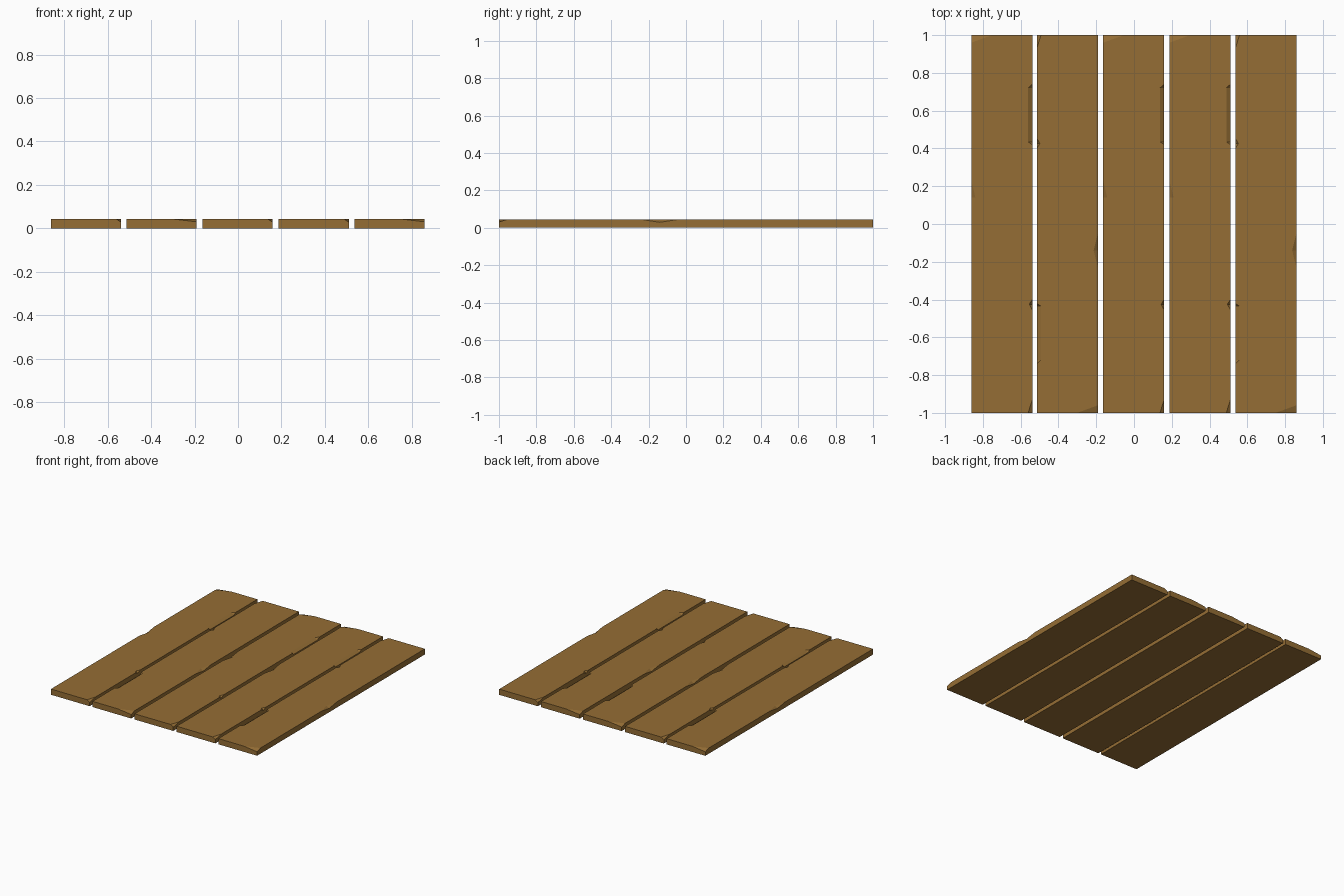
import bpy, bmesh, math

if "Cube" in bpy.data.objects:
    bpy.data.objects.remove(bpy.data.objects["Cube"])

W, L, H = 0.1615, 1.0, 0.043      # half width, half length, thickness

wood = bpy.data.materials.new("wood")
wood.diffuse_color = (0.30, 0.155, 0.035, 1)
wood.use_nodes = True
wood.node_tree.nodes["Principled BSDF"].inputs["Base Color"].default_value = wood.diffuse_color


def edge_chip(x, inset, y0, y1, ys, drop):
    """Chip on a long edge: start, inner rim points, end, lower points."""
    xi = x - math.copysign(inset, x)
    return ((x, y0, H), [(xi, y, H) for y in ys],
            (x, y1, H), [(x, y, H - drop) for y in ys])


def plank_mesh():
    bm = bmesh.new()
    cache = {}

    def face(pts):
        vs = []
        for p in pts:
            k = tuple(round(c, 5) for c in p)
            if k not in cache:
                cache[k] = bm.verts.new(k)
            vs.append(cache[k])
        bm.faces.new(vs)

    right = [edge_chip(W, 0.016, -0.455, -0.40, [-0.425], 0.014),
             edge_chip(W, 0.022, 0.42, 0.74, [0.435, 0.72], 0.014)]
    left = [edge_chip(-W, 0.022, 0.23, 0.05, [0.14], 0.014)]

    # chipped corners: (point on end edge, point on long edge, point on vertical edge)
    fr = [(W - 0.022, -L, H), (W, -0.93, H), (W, -L, 0.028)]
    bl = [(-W + 0.11, L, H), (-W, 0.96, H), (-W, L, 0.030)]
    face(fr)
    face(bl)

    def rim(chips, part):
        return [p for c in chips for p in [c[0]] + c[part] + [c[2]]]

    # top, bottom, ends and long sides
    face([fr[0], fr[1]] + rim(right, 1) + [(W, L, H), bl[0], bl[1]]
         + rim(left, 1) + [(-W, -L, H)])
    face([(-W, -L, 0), (-W, L, 0), (W, L, 0), (W, -L, 0)])
    face([(-W, -L, 0), (W, -L, 0), fr[2], fr[0], (-W, -L, H)])
    face([(W, L, 0), (-W, L, 0), bl[2], bl[0], (W, L, H)])
    face([(W, L, 0), (W, -L, 0), fr[2], fr[1]] + rim(right, 3) + [(W, L, H)])
    face([(-W, -L, 0), (-W, L, 0), bl[2], bl[1]] + rim(left, 3) + [(-W, -L, H)])

    # facets inside the edge chips
    for a, inner, b, lower in right + left:
        face([a, inner[0], lower[0]])
        face([b, inner[-1], lower[-1]])
        for i in range(len(inner) - 1):
            face([inner[i], inner[i + 1], lower[i + 1], lower[i]])

    bmesh.ops.recalc_face_normals(bm, faces=bm.faces)
    me = bpy.data.meshes.new("plank")
    bm.to_mesh(me)
    bm.free()
    me.materials.append(wood)
    return me


# five planks sharing one shape, two of them turned end for end
mesh = plank_mesh()
for i, (x, turned) in enumerate([(-0.7, 0), (-0.353, 1), (-0.002, 0), (0.349, 0), (0.698, 1)]):
    ob = bpy.data.objects.new(f"plank_{i + 1}", mesh)
    ob.location.x = x
    ob.rotation_euler.z = math.pi * turned
    bpy.context.collection.objects.link(ob)
